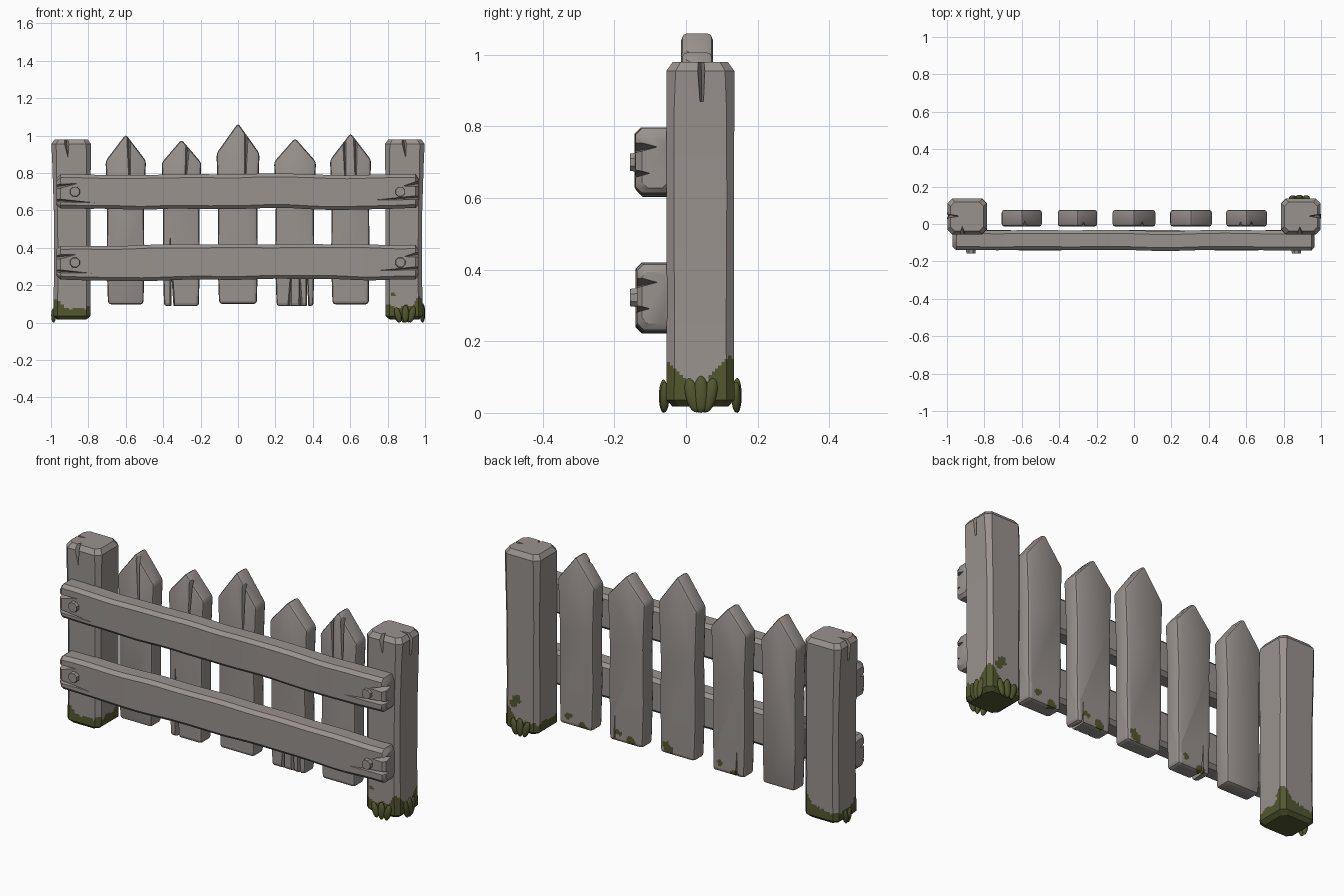
import bpy, bmesh, math, random
from mathutils import Vector, Matrix, noise

if "Cube" in bpy.data.objects:
    bpy.data.objects.remove(bpy.data.objects["Cube"])

random.seed(4)


def material(name, rgb):
    m = bpy.data.materials.new(name)
    m.diffuse_color = (*rgb, 1)
    m.use_nodes = True
    m.node_tree.nodes["Principled BSDF"].inputs["Base Color"].default_value = m.diffuse_color
    return m


WOOD = material("weathered_wood", (0.32, 0.288, 0.272))
MOSS = material("moss_green", (0.085, 0.095, 0.028))


def make(name, bm, mats=(WOOD, MOSS)):
    bmesh.ops.recalc_face_normals(bm, faces=bm.faces)
    me = bpy.data.meshes.new(name)
    bm.to_mesh(me)
    bm.free()
    for m in mats:
        me.materials.append(m)
    ob = bpy.data.objects.new(name, me)
    bpy.context.collection.objects.link(ob)
    return ob


def smooth(ob, angle=32):
    ob.data.shade_smooth()
    ob.data.set_sharp_from_angle(angle=math.radians(angle))


def loft(name, rings):
    """Chamfered-box loft; each ring is (map function, half a, half b, chamfer)."""
    bm = bmesh.new()
    loops = []
    for put, a, b, c in rings:
        pts = [(a, b - c), (a - c, b), (c - a, b), (-a, b - c),
               (-a, c - b), (c - a, -b), (a - c, -b), (a, c - b)]
        loops.append([bm.verts.new(put(p, q)) for p, q in pts])
    for l0, l1 in zip(loops, loops[1:]):
        for i in range(8):
            j = (i + 1) % 8
            bm.faces.new((l0[i], l0[j], l1[j], l1[i]))
    bm.faces.new(loops[0])
    bm.faces.new(loops[-1])
    return make(name, bm)


def carve(ob, cracks):
    """Cut tapering V-shaped cracks: (tip, base, half-width vector, depth vector)."""
    cutters = []
    for tip, base, w, d in cracks:
        tip, base, w, d = map(Vector, (tip, base, w, d))
        out = -d.normalized() * 0.004
        bm = bmesh.new()
        v = [bm.verts.new(p) for p in (tip + out, base + w + out, base - w + out, base + d)]
        for f in ((0, 1, 2), (0, 1, 3), (0, 2, 3), (1, 2, 3)):
            bm.faces.new([v[i] for i in f])
        cut = make("crack_cutter", bm, ())
        cut.hide_render = True
        mod = ob.modifiers.new("crack", 'BOOLEAN')
        mod.operation, mod.solver, mod.object = 'DIFFERENCE', 'EXACT', cut
        cutters.append(cut)
    dg = bpy.context.evaluated_depsgraph_get()
    dg.update()
    me = bpy.data.meshes.new_from_object(ob.evaluated_get(dg))
    ob.modifiers.clear()
    ob.data = me
    for c in cutters:
        bpy.data.objects.remove(c)


def paint_moss(ob, top, rule, step=0.009):
    """Slice the foot into a fine grid and colour the cells chosen by the rule."""
    bm = bmesh.new()
    bm.from_mesh(ob.data)
    lo = [min(v.co[i] for v in bm.verts) for i in range(3)]
    hi = [max(v.co[i] for v in bm.verts) for i in range(3)]
    hi[2] = top
    for axis in (2, 0, 1):
        n = Vector([float(i == axis) for i in range(3)])
        x = hi[axis] - (0 if axis == 2 else step)
        while x > lo[axis]:
            faces = [f for f in bm.faces if axis == 2 or f.calc_center_median().z < top]
            geom = set(faces)
            for f in faces:
                geom.update(f.edges)
                geom.update(f.verts)
            bmesh.ops.bisect_plane(bm, geom=list(geom), dist=1e-5, plane_co=n * x, plane_no=n)
            x -= step
    for f in bm.faces:
        c = f.calc_center_median()
        f.material_index = int(c.z < top and rule(c))
    bm.to_mesh(ob.data)
    bm.free()


def near(p, q, r):
    return (p - Vector(q)).length + 0.012 * noise.noise(p * 50) < r


def post_rule(peaks, patches):
    def rule(p):
        h = 0.082 + 0.03 * noise.noise(p * 18) + 0.012 * noise.noise(p * 60)
        for x, y, gain in peaks:
            h += gain * math.exp(-((p.x - x) ** 2 + (p.y - y) ** 2) / 0.0022)
        return p.z < h or any(near(p, q, r) for q, r in patches)
    return rule


# End posts
for side, s in (("left", -1), ("right", 1)):
    def ring(z, cx, a, b, c):
        return (lambda p, q: (s * cx + p, 0.04 + q, z), a, b, c)
    post = loft(side + "_post", [
        ring(0.018, 0.89, 0.08, 0.078, 0.02), ring(0.036, 0.888, 0.1, 0.095, 0.022),
        ring(0.25, 0.886, 0.098, 0.094, 0.022), ring(0.6, 0.887, 0.098, 0.094, 0.02),
        ring(0.85, 0.89, 0.103, 0.095, 0.022), ring(0.955, 0.892, 0.106, 0.095, 0.026),
        ring(0.98, 0.892, 0.088, 0.077, 0.022)])
    fx = -0.92 if s < 0 else 0.885
    carve(post, [
        ((fx + 0.012, -0.055, 0.87), (fx, -0.055, 1.0), (0.02, 0, 0), (0, 0.05, 0)),
        ((s * 0.985, 0.045, 0.79), (s * 0.998, 0.042, 1.0), (0, 0.013, 0), (-s * 0.07, 0, 0))])
    if s > 0:
        rule = post_rule([(0.985, 0.135, 0.1), (0.985, -0.055, 0.06)],
                         [((0.91, 0.135, 0.19), 0.026), ((0.935, 0.135, 0.165), 0.022),
                          ((0.83, -0.055, 0.15), 0.012)])
    else:
        rule = post_rule([(-0.787, 0.135, 0.09), (-0.985, -0.055, 0.03)], [])
    paint_moss(post, 0.25, rule)
    smooth(post)

# Pickets: centre, half width, shoulder height, peak, bottom
pickets = [(-0.6, 0.108, 0.865, 1.0, 0.098), (-0.302, 0.106, 0.855, 0.972, 0.088),
           (0, 0.115, 0.905, 1.06, 0.1), (0.305, 0.112, 0.86, 0.98, 0.088),
           (0.602, 0.11, 0.87, 1.006, 0.098)]
F, D = -0.014, (0, 0.03, 0)   # front plane and usual crack depth
cracks = {
    0: [((-0.572, F, 0.5), (-0.585, F, 1.02), (0.013, 0, 0), D)],
    1: [((-0.288, F, 0.62), (-0.268, F, 0.97), (0.013, 0, 0), D),
        ((-0.365, F, 0.5), (-0.35, F, 0.07), (0.014, 0, 0), (0, 0.16, 0))],
    2: [((0.035, F, 0.6), (0.045, F, 1.04), (0.013, 0, 0), D)],
    3: [((0.29, F, 0.4), (0.275, F, 0.07), (0.012, 0, 0), D),
        ((0.325, F, 0.38), (0.335, F, 0.07), (0.012, 0, 0), D),
        ((0.365, F, 0.45), (0.372, F, 0.07), (0.01, 0, 0), (0, 0.16, 0))],
    4: [((0.578, F, 0.6), (0.568, F, 1.0), (0.011, 0, 0), D),
        ((0.63, F, 0.62), (0.628, F, 1.0), (0.013, 0, 0), D)]}
for i, (cx, w, sh, pk, zb) in enumerate(pickets):
    bm = bmesh.new()
    outline = [(-w * 0.88, zb), (w * 0.88, zb), (w * 0.92, 0.35), (w * 0.9, 0.6), (w, sh),
               (0, pk + 0.007), (-w, sh), (-w * 0.92, 0.62), (-w * 0.95, 0.33)]
    verts = [bm.verts.new((cx + x, F, z)) for x, z in outline]
    face = bm.faces.new(verts)
    new = bmesh.ops.extrude_face_region(bm, geom=[face])["geom"]
    bmesh.ops.translate(bm, vec=(0, 0.09, 0), verts=[v for v in new if isinstance(v, bmesh.types.BMVert)])
    bmesh.ops.recalc_face_normals(bm, faces=bm.faces)
    sharp = [e for e in bm.edges if e.calc_face_angle(0) > 0.4]
    bmesh.ops.bevel(bm, geom=sharp, offset=0.016, segments=2, profile=0.5, affect='EDGES')
    ob = make("picket_%d" % (i + 1), bm)
    carve(ob, cracks[i])
    # small moss patches on the back near the foot
    spots = [((cx + random.uniform(-0.06, 0.06), 0.076, zb + random.uniform(0.01, 0.03)), 0.026),
             ((cx + random.uniform(0.03, 0.08), 0.076, zb + 0.05), 0.018)]
    if i:
        paint_moss(ob, 0.2, lambda p: p.y > 0.04 and any(near(p, q, r) for q, r in spots))
    smooth(ob)

# Rails with wavy edges, split ends and bolts
for name, zc, seed in (("upper", 0.7, 1.0), ("lower", 0.322, 7.3)):
    rings = []
    n = 26
    for k in range(n + 1):
        x = -0.95 + 1.9 * k / n
        dz = 0.011 * noise.noise((x * 2.6, seed, 0))
        dh = 0.009 * noise.noise((x * 3.5, seed, 5))
        dy = 0.007 * noise.noise((x * 3, seed, 9))
        rings.append((lambda p, q, x=x, dz=dz, dy=dy: (x, -0.087 + dy + p, zc + dz + q),
                      0.053, 0.092 + dh, 0.018))
    for at, x in ((0, -0.97), (len(rings) + 1, 0.965)):
        rings.insert(at, (lambda p, q, x=x: (x, -0.087 + p, zc + q), 0.036, 0.072, 0.016))
    rail = loft(name + "_rail", rings)
    y = -0.139
    carve(rail, [
        ((0.88, y, zc + 0.03), (0.98, y, zc + 0.045), (0, 0, 0.02), (0, 0.07, 0)),
        ((0.72, y, zc - 0.045), (0.98, y, zc - 0.03), (0, 0, 0.012), (0, 0.04, 0)),
        ((-0.85, y, zc + 0.045), (-0.985, y, zc + 0.025), (0, 0, 0.016), (0, 0.06, 0)),
        ((-0.75, y, zc - 0.06), (-0.985, y, zc - 0.045), (0, 0, 0.01), (0, 0.04, 0))])
    smooth(rail)
    for side, bx in (("left", -0.872), ("right", 0.868)):
        bm = bmesh.new()
        bmesh.ops.create_cone(bm, cap_ends=True, segments=8, radius1=0.03, radius2=0.026, depth=0.03,
                              matrix=Matrix.Translation((bx, -0.142, zc)) @ Matrix.Rotation(math.pi / 2, 4, 'X')
                              @ Matrix.Rotation(math.pi / 8, 4, 'Z'))
        smooth(make("%s_%s_bolt" % (name, side), bm))

# Moss leaves around the posts: x, y, outward yaw in degrees, sideways tilt, size
leaves = [(0.985, 0.018, 0, -14, 1), (0.988, 0.042, 0, 0, 1.05), (0.985, 0.066, 0, 14, 1),
          (0.855, -0.06, -90, -16, 0.85), (0.895, -0.063, -90, 0, 0.95), (0.93, -0.06, -90, 14, 0.9),
          (0.85, 0.14, 90, 16, 0.9), (0.885, 0.143, 90, 0, 1), (0.92, 0.14, 90, -14, 0.9),
          (-0.986, 0.03, 180, 10, 0.8), (-0.986, 0.058, 180, -10, 0.8)]
for i, (x, y, yaw, tilt, s) in enumerate(leaves):
    bm = bmesh.new()
    m = (Matrix.Translation((x, y, 0.049 * s)) @ Matrix.Rotation(math.radians(yaw), 4, 'Z')
         @ Matrix.Rotation(math.radians(-tilt), 4, 'X') @ Matrix.Diagonal((0.013, 0.02 * s, 0.049 * s, 1)))
    bmesh.ops.create_uvsphere(bm, u_segments=14, v_segments=10, radius=1, matrix=m)
    smooth(make("moss_leaf_%d" % (i + 1), bm, (MOSS,)), 60)
